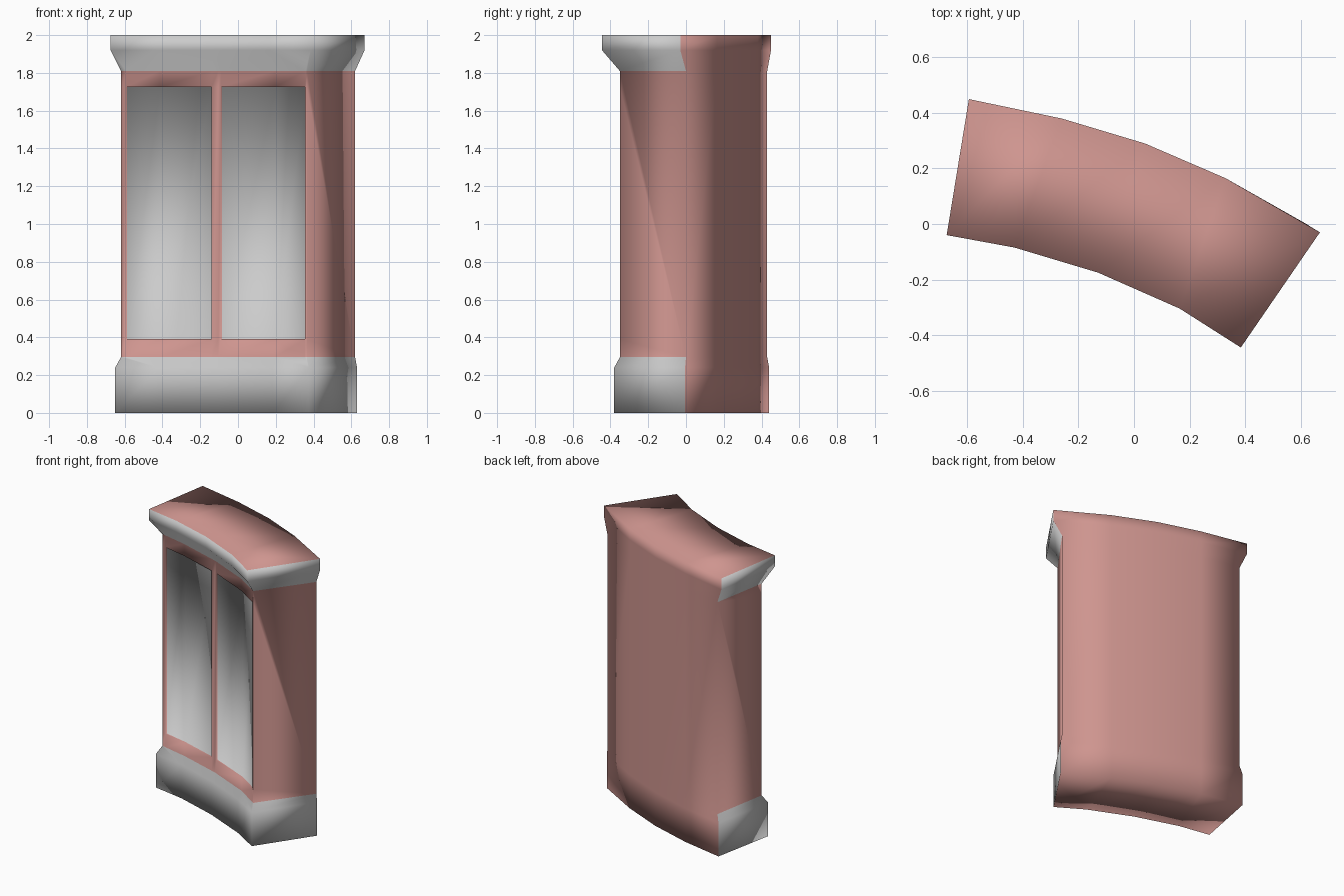
import bpy, bmesh
from mathutils import Vector

cube = bpy.data.objects.get("Cube")
if cube:
    bpy.data.objects.remove(cube, do_unlink=True)


def make_material(name, colour):
    mat = bpy.data.materials.new(name)
    mat.use_nodes = True
    mat.diffuse_color = (*colour, 1)
    mat.node_tree.nodes["Principled BSDF"].inputs["Base Color"].default_value = (*colour, 1)
    return mat


PINK, GREY = 0, 1
materials = [make_material("dusty_pink", (0.62, 0.30, 0.275)),
             make_material("pale_grey", (0.60, 0.60, 0.60))]

# Plan outlines: curved front left to right, then curved back right to left
back_mid = [(0.33, 0.165), (0.04, 0.29), (-0.26, 0.38)]
base = [(-0.65, 0.0), (-0.42, -0.04), (-0.115, -0.135), (0.185, -0.265), (0.375, -0.38),
        (0.63, -0.005), *back_mid, (-0.565, 0.44)]
body = [(-0.62, 0.03), (-0.415, -0.015), (-0.105, -0.11), (0.195, -0.24), (0.365, -0.35),
        (0.62, 0.0), *back_mid, (-0.55, 0.43)]
cap = [(-0.675, -0.04), (-0.43, -0.085), (-0.13, -0.175), (0.165, -0.305), (0.385, -0.445),
       (0.67, -0.03), *back_mid, (-0.595, 0.45)]
levels = [(0, base), (0.24, base), (0.295, body), (1.81, body), (1.92, cap), (2, cap)]
BODY_LEVEL = 2
FRONT = 4          # number of front spans; the next span is the right end

# Stack the outlines into a closed shell
bm = bmesh.new()
rings = [[bm.verts.new((x, y, z)) for x, y in outline] for z, outline in levels]
count = len(body)
front_faces = []
for level, (low, high) in enumerate(zip(rings, rings[1:])):
    for i in range(count):
        j = (i + 1) % count
        face = bm.faces.new((low[i], low[j], high[j], high[i]))
        at_back = FRONT < i < count - 1
        face.material_index = PINK if level == BODY_LEVEL or at_back else GREY
        if level == BODY_LEVEL and i < FRONT:
            front_faces.append(face)

# Top and bottom: strips between front and back
for i in range(FRONT):
    a, b, c, d = i, i + 1, count - 2 - i, count - 1 - i
    bm.faces.new([rings[-1][k] for k in (a, b, c, d)])
    bm.faces.new([rings[0][k] for k in (d, c, b, a)])

# Cut the panel borders into the curved front
panel_spans = [(-0.59, -0.14), (-0.09, 0.355)]
panel_low, panel_high = 0.39, 1.725
cuts = [(Vector((x, 0, 0)), Vector((1, 0, 0))) for span in panel_spans for x in span]
cuts += [(Vector((0, 0, z)), Vector((0, 0, 1))) for z in (panel_low, panel_high)]
for point, normal in cuts:
    geom = set(front_faces)
    for face in front_faces:
        geom.update(face.edges)
        geom.update(face.verts)
    result = bmesh.ops.bisect_plane(bm, geom=list(geom), plane_co=point, plane_no=normal, dist=1e-5)
    front_faces = [g for g in result["geom"] if isinstance(g, bmesh.types.BMFace)]


def in_panel(face):
    c = face.calc_center_median()
    return panel_low < c.z < panel_high and any(a < c.x < b for a, b in panel_spans)


# Recess the two panels
bm.normal_update()
panels = [f for f in front_faces if in_panel(f)]
bmesh.ops.inset_region(bm, faces=panels, thickness=0.001, depth=-0.01, use_even_offset=True)
for face in panels:
    face.material_index = GREY
bmesh.ops.recalc_face_normals(bm, faces=bm.faces[:])
for face in bm.faces:
    face.smooth = True

mesh = bpy.data.meshes.new("curved_cabinet")
bm.to_mesh(mesh)
bm.free()
for mat in materials:
    mesh.materials.append(mat)
bpy.context.collection.objects.link(bpy.data.objects.new("curved_cabinet", mesh))
